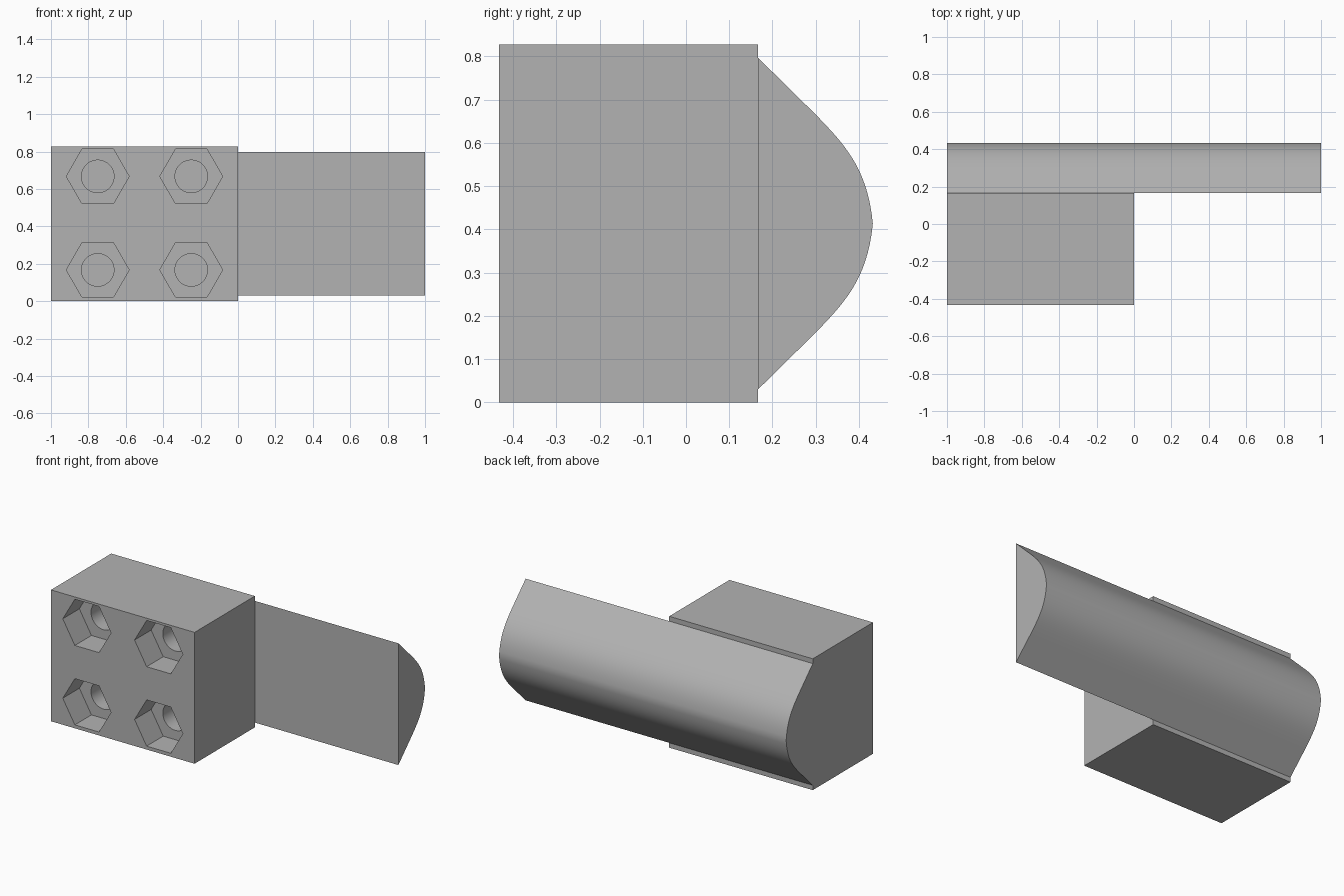
import bpy, math
from mathutils import Vector
from mathutils.geometry import interpolate_bezier

if "Cube" in bpy.data.objects:
    bpy.data.objects.remove(bpy.data.objects["Cube"], do_unlink=True)

FRONT, JOIN, BACK = -0.432, 0.167, 0.432
HEIGHT = 0.827
MID = HEIGHT / 2
POCKET_DEPTH = 0.165

grey = bpy.data.materials.new("plain grey")
grey.use_nodes = True
colour = (0.45, 0.45, 0.45, 1)
grey.diffuse_color = colour
grey.node_tree.nodes["Principled BSDF"].inputs["Base Color"].default_value = colour


def extrude_profile(name, profile, x0, x1):
    """Prism along x from a closed (y, z) outline."""
    n = len(profile)
    verts = [(x, y, z) for x in (x0, x1) for y, z in profile]
    faces = [(i, (i + 1) % n, n + (i + 1) % n, n + i) for i in range(n)]
    faces += [tuple(reversed(range(n))), tuple(range(n, 2 * n))]
    mesh = bpy.data.meshes.new(name)
    mesh.from_pydata(verts, [], faces)
    mesh.materials.append(grey)
    obj = bpy.data.objects.new(name, mesh)
    bpy.context.collection.objects.link(obj)
    # Make the normals face outward
    bpy.context.view_layer.objects.active = obj
    bpy.ops.object.select_all(action="DESELECT")
    obj.select_set(True)
    bpy.ops.object.mode_set(mode="EDIT")
    bpy.ops.mesh.select_all(action="SELECT")
    bpy.ops.mesh.normals_make_consistent(inside=False)
    bpy.ops.object.mode_set(mode="OBJECT")
    return obj


def smooth(obj):
    bpy.ops.object.select_all(action="DESELECT")
    obj.select_set(True)
    bpy.context.view_layer.objects.active = obj
    bpy.ops.object.shade_smooth_by_angle(angle=math.radians(30))


def cut(target, sides, radius, x, z, y0, y1):
    """Subtract a prism running along y, with a corner pointing along x."""
    bpy.ops.mesh.primitive_cylinder_add(
        vertices=sides, radius=radius, depth=y1 - y0,
        location=(x, (y0 + y1) / 2, z), rotation=(math.pi / 2, 0, 0))
    cutter = bpy.context.object
    # Quarter turn puts a corner of the hexagon on the x axis
    cutter.rotation_euler = (math.pi / 2, math.pi / 2, 0)
    cutter.hide_render = True
    cutter.data.materials.append(grey)
    mod = target.modifiers.new("cut", "BOOLEAN")
    mod.operation, mod.solver, mod.object = "DIFFERENCE", "EXACT", cutter
    bpy.context.view_layer.objects.active = target
    bpy.ops.object.modifier_apply(modifier=mod.name)
    bpy.data.objects.remove(cutter, do_unlink=True)


# Mounting block with four recessed nut pockets and bolt holes
block = extrude_profile("mounting_block",
                        [(FRONT, 0), (JOIN, 0), (JOIN, HEIGHT), (FRONT, HEIGHT)], -1, 0)
for x in (-0.75, -0.25):
    for z in (0.167, 0.667):
        cut(block, 6, 0.168, x, z, FRONT - 0.1, FRONT + POCKET_DEPTH)
        cut(block, 48, 0.087, x, z, FRONT + POCKET_DEPTH - 0.05, JOIN + 0.1)
smooth(block)

# Long rail with a rounded nose, mirrored about its middle height
curve = interpolate_bezier(Vector((0.30, 0.252)), Vector((0.37, 0.18)),
                           Vector((0.42, 0.125)), Vector((BACK, 0)), 16)
upper = [(JOIN, 0.383)] + [(p.x, p.y) for p in curve]
outline = [(y, MID + h) for y, h in upper]
outline += [(y, MID - h) for y, h in reversed(upper[:-1])]
rail = extrude_profile("rounded_rail", outline, -1, 1)
smooth(rail)
